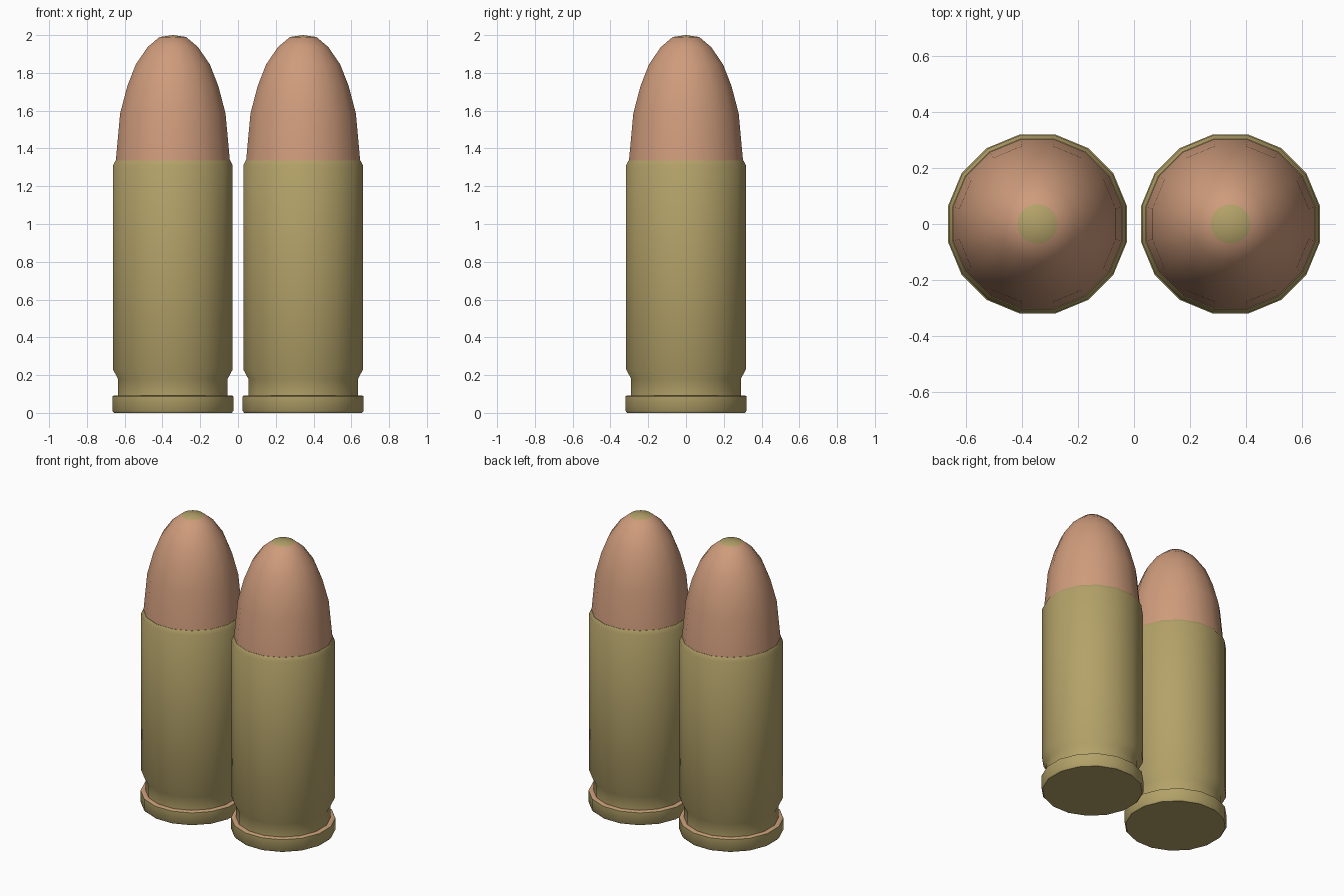
import bpy, bmesh, math

if "Cube" in bpy.data.objects:
    bpy.data.objects.remove(bpy.data.objects["Cube"])

SIDES = 16
K = 1 / math.cos(math.pi / SIDES)   # profile half-widths -> vertex radius


def material(name, rgb):
    m = bpy.data.materials.new(name)
    m.diffuse_color = (*rgb, 1)
    m.use_nodes = True
    m.node_tree.nodes["Principled BSDF"].inputs["Base Color"].default_value = m.diffuse_color
    return m


brass = material("brass", (0.45, 0.36, 0.14))
copper = material("copper", (0.62, 0.33, 0.20))


def lathe(name, profile, x, is_copper):
    """Spin (half-width, z) points around z; radius 0 makes a pole."""
    bm = bmesh.new()
    rings = []
    for r, z in profile:
        if r == 0:
            rings.append([bm.verts.new((0, 0, z))] * SIDES)
        else:
            rings.append([bm.verts.new((r * K * math.cos(a), r * K * math.sin(a), z))
                          for a in ((i + 0.5) * 2 * math.pi / SIDES for i in range(SIDES))])
    for k, (lo, hi) in enumerate(zip(rings, rings[1:])):
        for i in range(SIDES):
            j = (i + 1) % SIDES
            quad = list(dict.fromkeys((lo[i], lo[j], hi[j], hi[i])))
            face = bm.faces.new(quad)
            face.material_index = 1 if is_copper(k) else 0
    mesh = bpy.data.meshes.new(name)
    bm.to_mesh(mesh)
    bm.free()
    mesh.materials.append(brass)
    mesh.materials.append(copper)
    obj = bpy.data.objects.new(name, mesh)
    bpy.context.collection.objects.link(obj)
    obj.location.x = x
    bpy.ops.object.select_all(action='DESELECT')
    obj.select_set(True)
    bpy.context.view_layer.objects.active = obj
    bpy.ops.object.shade_smooth_by_angle(angle=math.radians(50))
    return obj


# casing: base, rim, copper ledge, extractor groove, body, chamfered mouth
casing = [(0, 0), (0.312, 0), (0.32, 0.01), (0.32, 0.088), (0.313, 0.092),
          (0.29, 0.092), (0.29, 0.18), (0.317, 0.23), (0.317, 1.31),
          (0.304, 1.336), (0.298, 1.336)]
# bullet: ogive nose with a brass-coloured tip
bullet = [(0.303, 1.325), (0.301, 1.345), (0.279, 1.585), (0.241, 1.73),
          (0.196, 1.845), (0.133, 1.937), (0.07, 1.99), (0, 2.0)]

for side, x in (("left", -0.345), ("right", 0.345)):
    lathe(side + "_casing", casing, x, lambda k: k == 4)
    lathe(side + "_bullet", bullet, x, lambda k: k < len(bullet) - 2)
